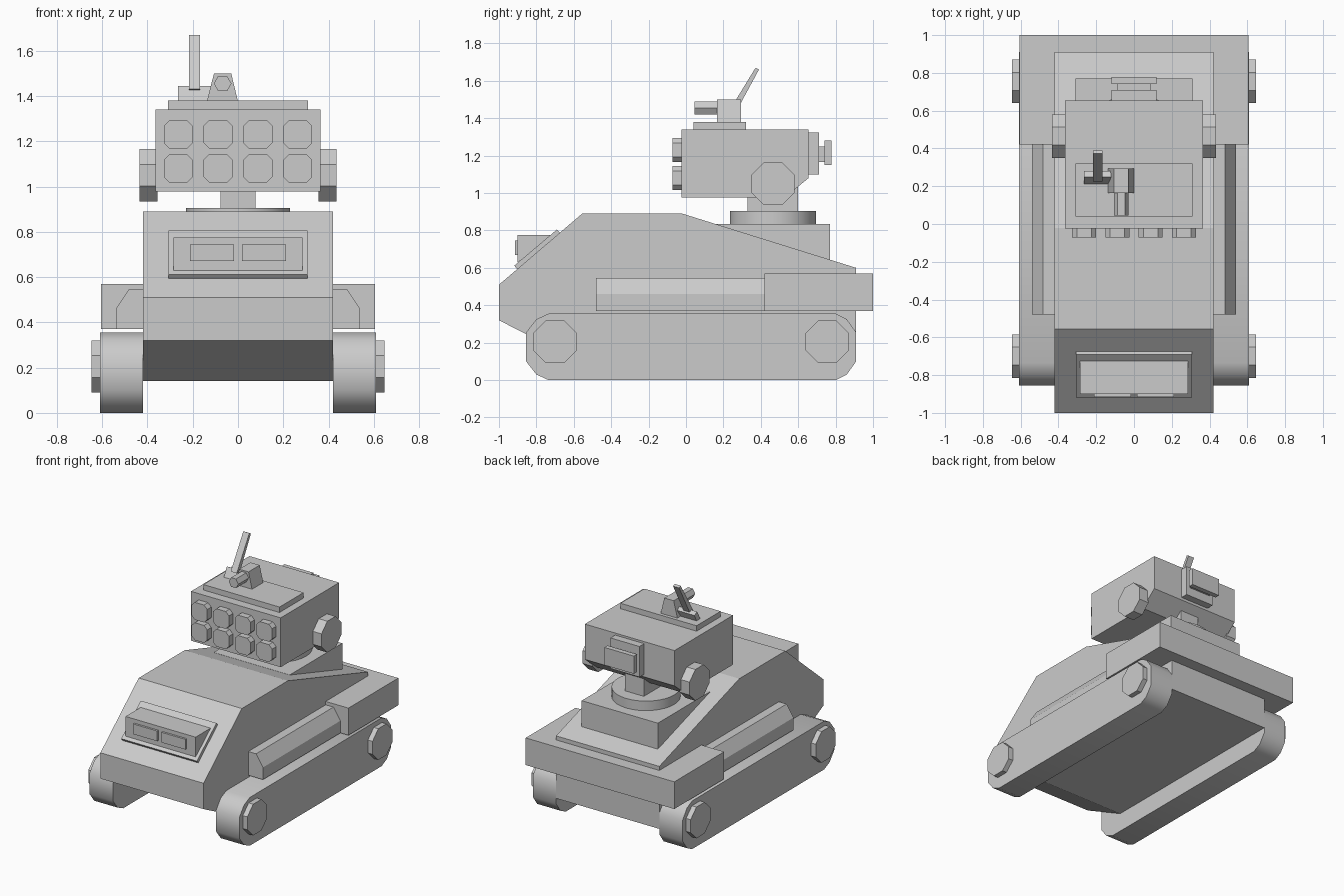
import bpy, bmesh, math

if "Cube" in bpy.data.objects:
    bpy.data.objects.remove(bpy.data.objects["Cube"])


def prism(name, pts, a, b, axis='X', smooth=None):
    """Extrude a 2D profile from a to b. axis X: pts are (y,z); axis Y: (x,z); axis Z: (x,y)."""
    place = {'X': lambda p, t: (t, p[0], p[1]),
             'Y': lambda p, t: (p[0], t, p[1]),
             'Z': lambda p, t: (p[0], p[1], t)}[axis]
    bm = bmesh.new()
    lo = [bm.verts.new(place(p, a)) for p in pts]
    hi = [bm.verts.new(place(p, b)) for p in pts]
    bm.faces.new(lo)
    bm.faces.new(hi)
    n = len(pts)
    for i in range(n):
        j = (i + 1) % n
        bm.faces.new((lo[i], lo[j], hi[j], hi[i]))
    bmesh.ops.recalc_face_normals(bm, faces=bm.faces)
    me = bpy.data.meshes.new(name)
    bm.to_mesh(me)
    bm.free()
    if smooth:
        me.shade_smooth()
        me.set_sharp_from_angle(angle=math.radians(smooth))
    ob = bpy.data.objects.new(name, me)
    bpy.context.collection.objects.link(ob)
    return ob


def box(name, x, y, z):
    return prism(name, [(x[0], y[0]), (x[1], y[0]), (x[1], y[1]), (x[0], y[1])], z[0], z[1], 'Z')


def ngon(cx, cy, r, n, turn=0.0):
    return [(cx + r * math.cos(turn + 2 * math.pi * i / n),
             cy + r * math.sin(turn + 2 * math.pi * i / n)) for i in range(n)]


def octagon(cx, cy, half):
    return ngon(cx, cy, half / math.cos(math.pi / 8), 8, math.pi / 8)


def chamfered(cx, cy, h, c):
    k = h - c
    return [(cx + u, cy + v) for u, v in
            ((-k, -h), (k, -h), (h, -k), (h, k), (k, h), (-k, h), (-h, k), (-h, -k))]


def mirrored(ob):
    ob.modifiers.new("Mirror", 'MIRROR').use_axis = (True, False, False)
    return ob


# Hull and rear deck
prism("hull", [(-1, 0.51), (-0.555, 0.89), (-0.02, 0.89), (0.91, 0.60),
               (0.91, 0.14), (-0.65, 0.14), (-1, 0.32)], -0.42, 0.42)
box("rear_deck", (-0.605, 0.605), (0.42, 1.0), (0.37, 0.57))

# Side sponsons
mirrored(prism("side_sponson", [(0.41, 0.37), (0.54, 0.37), (0.54, 0.46), (0.483, 0.545),
                                (0.41, 0.545)], -0.48, 0.43, 'Y'))

# Tracks
track = [(-0.855, 0.10), (-0.80, 0.03), (-0.735, 0), (0.80, 0), (0.86, 0.03), (0.91, 0.10),
         (0.91, 0.255), (0.86, 0.325), (0.80, 0.355), (-0.735, 0.355), (-0.80, 0.325), (-0.855, 0.255)]
mirrored(prism("track", track, 0.42, 0.61, smooth=40))

# Wheel hubs
for label, y in (("front", -0.70), ("rear", 0.755)):
    mirrored(prism(label + "_hub", octagon(y, 0.205, 0.115), 0.60, 0.647))

# Headlight unit on the sloped nose
prism("headlight_plate", [(-0.90, 0.59), (-0.918, 0.612), (-0.69, 0.805), (-0.672, 0.785)], -0.308, 0.308)
prism("headlight_housing", [(-0.90, 0.63), (-0.90, 0.775), (-0.70, 0.775)], -0.285, 0.285)
mirrored(box("headlight", (0.017, 0.212), (-0.915, -0.89), (0.67, 0.745)))

# Turret base, ring and neck
box("turret_base", (-0.31, 0.31), (0.16, 0.77), (0.55, 0.835))
prism("turret_ring", ngon(0, 0.465, 0.23, 32), 0.83, 0.905, 'Z', smooth=40)
box("turret_neck", (-0.077, 0.077), (0.33, 0.60), (0.90, 1.05))

# Launcher body with side pivots
prism("launcher_body", [(-0.025, 0.977), (0.53, 0.977), (0.655, 1.08), (0.655, 1.34),
                        (-0.025, 1.34)], -0.365, 0.365)
mirrored(prism("launcher_pivot", octagon(0.465, 1.05, 0.115), 0.355, 0.435))

# Launch cells, two rows of four
for row, z in enumerate((1.08, 1.23)):
    for col in range(4):
        prism(f"launch_cell_{row}_{col}", chamfered(-0.264 + 0.176 * col, z, 0.064, 0.026),
              -0.072, -0.02, 'Y')

# Launcher back panels
box("back_panel", (-0.118, 0.118), (0.65, 0.71), (1.10, 1.325))
box("back_spacer", (-0.088, 0.088), (0.705, 0.745), (1.165, 1.25))
box("back_cover", (-0.12, 0.12), (0.74, 0.777), (1.15, 1.28))

# Roof plate, sight and antenna
box("roof_plate", (-0.31, 0.31), (0.04, 0.32), (1.335, 1.38))
prism("sight_mount", [(-0.138, 1.375), (0, 1.375), (-0.03, 1.50), (-0.106, 1.50)], 0.165, 0.295, 'Y')
prism("sight_barrel", ngon(-0.068, 1.455, 0.039, 6), 0.045, 0.18, 'Y')
prism("antenna_base", [(0.21, 1.375), (0.238, 1.425), (0.25, 1.445), (0.28, 1.428), (0.255, 1.375)],
      -0.265, -0.11)
prism("antenna", [(0.225, 1.43), (0.372, 1.67), (0.39, 1.66), (0.26, 1.42)], -0.217, -0.168)
